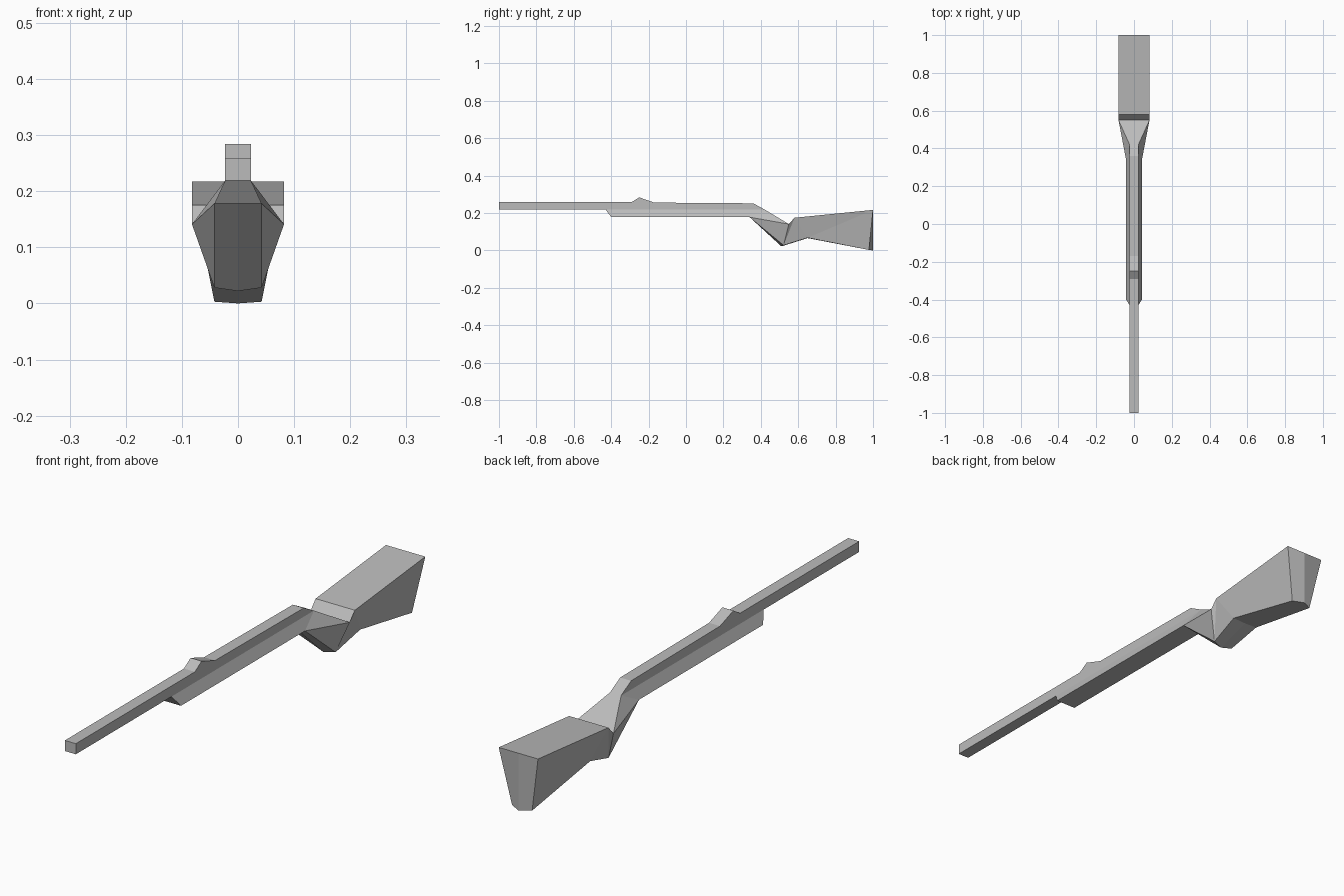
import bpy, bmesh

if "Cube" in bpy.data.objects:
    bpy.data.objects.remove(bpy.data.objects["Cube"])

grey = bpy.data.materials.new("matte_grey")
grey.diffuse_color = (0.5, 0.5, 0.5, 1)
grey.use_nodes = True
grey.node_tree.nodes["Principled BSDF"].inputs["Base Color"].default_value = grey.diffuse_color


def finish(name, bm):
    bmesh.ops.recalc_face_normals(bm, faces=bm.faces)
    mesh = bpy.data.meshes.new(name)
    bm.to_mesh(mesh)
    bm.free()
    mesh.materials.append(grey)
    obj = bpy.data.objects.new(name, mesh)
    bpy.context.collection.objects.link(obj)


# Square barrel with raised sight: side profile (y, z) swept across x
profile = [(-1, 0.219), (-1, 0.259), (-0.29, 0.259), (-0.25, 0.284),
           (-0.17, 0.256), (0.36, 0.252), (0.42, 0.219)]
bm = bmesh.new()
left = [bm.verts.new((-0.023, y, z)) for y, z in profile]
right = [bm.verts.new((0.023, y, z)) for y, z in profile]
bm.faces.new(left)
bm.faces.new(right)
for i in range(len(profile)):
    j = (i + 1) % len(profile)
    bm.faces.new((left[i], left[j], right[j], right[i]))
finish("barrel_and_sight", bm)

# Stock sections: top (half width, y, z), bottom side, bottom centre (y, z)
sections = [
    ((0.023, -0.43, 0.219), (0.042, -0.40, 0.178), (-0.40, 0.178)),
    ((0.023, 0.42, 0.219), (0.042, 0.34, 0.178), (0.34, 0.178)),
    ((0.082, 0.55, 0.141), (0.042, 0.522, 0.028), (0.51, 0.022)),
    ((0.082, 0.58, 0.175), (0.055, 0.65, 0.068), (0.65, 0.066)),
    ((0.082, 1.0, 0.217), (0.042, 0.978, 0.003), (1.0, 0.0)),
]
bm = bmesh.new()
rings = []
for (tw, ty, tz), (bw, by, bz), (cy, cz) in sections:
    pts = [(0, ty, tz), (tw, ty, tz), (bw, by, bz),
           (0, cy, cz), (-bw, by, bz), (-tw, ty, tz)]
    rings.append([bm.verts.new(p) for p in pts])
for a, b in zip(rings, rings[1:]):
    for i in range(6):
        j = (i + 1) % 6
        if i == 1:      # twisted sides are split from lower front to upper back
            tris = ((a[1], a[2], b[1]), (a[2], b[2], b[1]))
        elif i == 4:
            tris = ((a[5], a[4], b[5]), (a[4], b[4], b[5]))
        else:
            tris = ((a[i], a[j], b[j], b[i]),)
        for f in tris:
            bm.faces.new(f)
# End caps in two halves, so the butt plate keeps its centre ridge
for r in (rings[0], rings[-1]):
    bm.faces.new((r[0], r[1], r[2], r[3]))
    bm.faces.new((r[0], r[3], r[4], r[5]))
finish("stock", bm)
